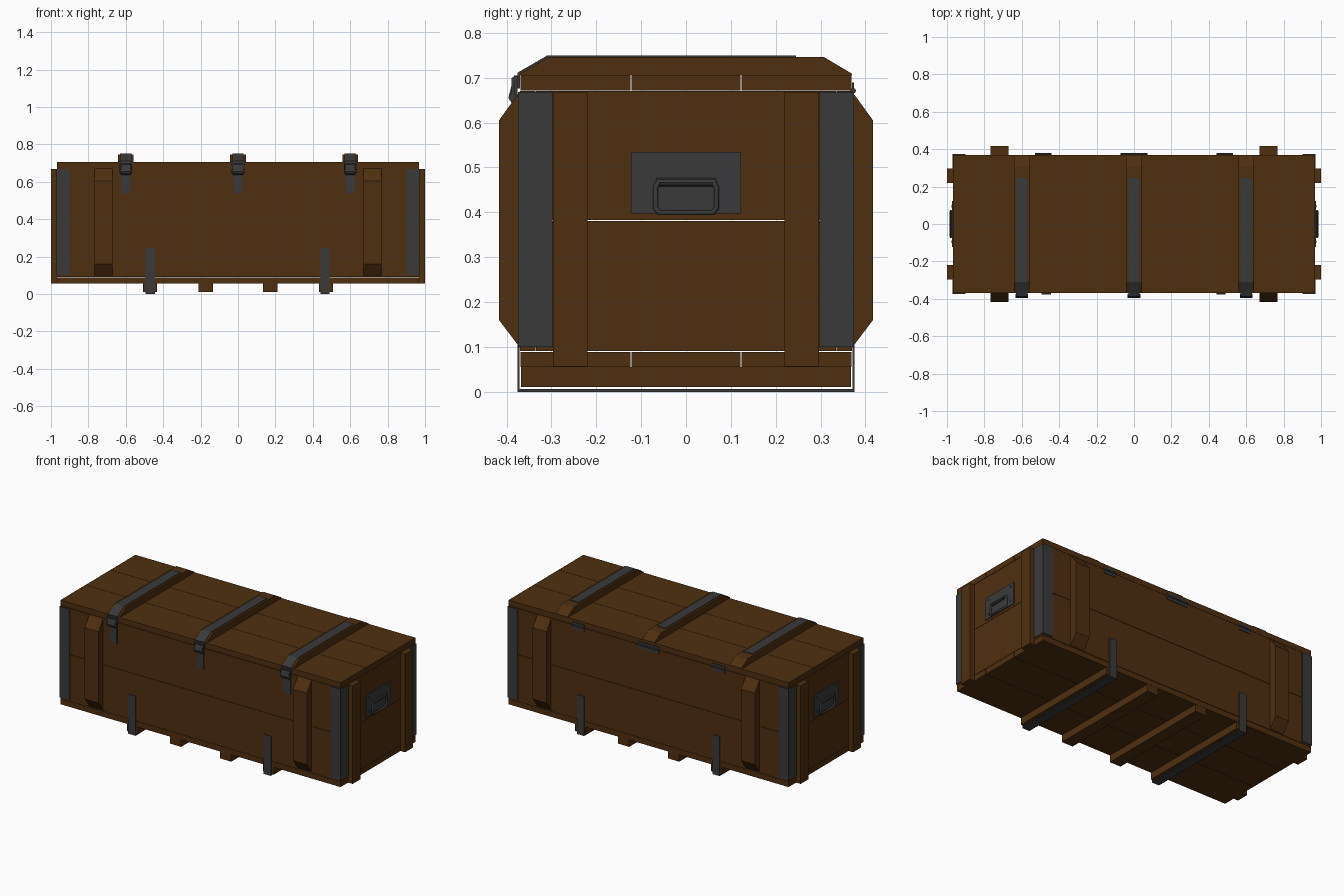
import bpy, bmesh, math
from mathutils import Vector, Matrix

if "Cube" in bpy.data.objects:
    bpy.data.objects.remove(bpy.data.objects["Cube"])


def material(name, rgb):
    m = bpy.data.materials.new(name)
    m.diffuse_color = (*rgb, 1)
    m.use_nodes = True
    m.node_tree.nodes["Principled BSDF"].inputs["Base Color"].default_value = m.diffuse_color
    return m


WOOD = material("brown wood", (0.078, 0.028, 0.005))
METAL = material("dark grey metal", (0.042, 0.042, 0.042))


def finish(name, bm, mat):
    bmesh.ops.recalc_face_normals(bm, faces=bm.faces[:])
    me = bpy.data.meshes.new(name)
    bm.to_mesh(me)
    bm.free()
    me.materials.append(mat)
    ob = bpy.data.objects.new(name, me)
    bpy.context.collection.objects.link(ob)
    return ob


def box(name, x, y, z, mat):
    """Box from (min, max) pairs on each axis."""
    bm = bmesh.new()
    bmesh.ops.create_cube(bm, size=1)
    for v in bm.verts:
        v.co = Vector([(r[0] + r[1]) / 2 + c * (r[1] - r[0]) for r, c in zip((x, y, z), v.co)])
    return finish(name, bm, mat)


def prism(name, profile, x0, x1, mat):
    """Extrude a y-z profile along x."""
    bm = bmesh.new()
    f = bm.faces.new([bm.verts.new((x0, y, z)) for y, z in profile])
    ext = bmesh.ops.extrude_face_region(bm, geom=[f])["geom"]
    for v in ext:
        if isinstance(v, bmesh.types.BMVert):
            v.co.x = x1
    return finish(name, bm, mat)


def rod(name, centre, radius, length, axis, mat, sides=8):
    """Cylinder along x, y or z."""
    rot = {"x": Matrix.Rotation(math.pi / 2, 4, "Y"),
           "y": Matrix.Rotation(math.pi / 2, 4, "X"), "z": Matrix.Identity(4)}[axis]
    bm = bmesh.new()
    bmesh.ops.create_cone(bm, cap_ends=True, segments=sides, radius1=radius, radius2=radius,
                          depth=length, matrix=Matrix.Translation(centre) @ rot)
    return finish(name, bm, mat)


def both(s, a, b):
    """Range a..b mirrored to the side s."""
    return tuple(sorted((s * a, s * b)))


G = 0.001  # half the gap between planks

# lid and floor planks
for i, (a, b) in enumerate(((-0.37, -0.123), (-0.123, 0.123), (0.123, 0.37))):
    box(f"lid_plank_{i}", (-0.967, 0.967), (a + G, b - G), (0.672, 0.706), WOOD)
    box(f"floor_plank_{i}", (-0.967, 0.967), (a + G, b - G), (0.055, 0.089), WOOD)

# wall planks, two high on every side
for i, (a, b) in enumerate(((0.091, 0.381), (0.383, 0.67))):
    for s, side in ((-1, "front"), (1, "back")):
        box(f"{side}_wall_plank_{i}", (-0.967, 0.967), both(s, 0.335, 0.37), (a, b), WOOD)
    for s, side in ((-1, "left"), (1, "right")):
        box(f"{side}_wall_plank_{i}", both(s, 0.932, 0.967), (-0.334, 0.334), (a, b), WOOD)

for sx in (-1, 1):
    for sy in (-1, 1):
        # upright end battens
        box("end_batten", both(sx, 0.967, 1.0), both(sy, 0.22, 0.297), (0.056, 0.668), WOOD)
        # chamfered carrying battens on the long sides
        prism("side_batten", [(sy * 0.37, 0.098), (sy * 0.417, 0.16), (sy * 0.417, 0.605),
                              (sy * 0.37, 0.67)], sx * 0.672, sx * 0.767, WOOD)
        # metal corner angles
        box("corner_plate_long", both(sx, 0.9, 0.971), both(sy, 0.37, 0.375), (0.1, 0.668), METAL)
        box("corner_plate_end", both(sx, 0.967, 0.971), both(sy, 0.298, 0.375), (0.1, 0.668), METAL)

# skids under the floor
for x in (-0.47, -0.173, 0.173, 0.47):
    w = 0.038
    box("skid", (x - w, x + w), (-0.368, 0.368), (0.011, 0.055), WOOD)

# metal straps wrapped round the outer skids
for x in (-0.47, 0.465):
    prism("skid_strap", [(-0.376, 0.25), (-0.376, 0.004), (0.376, 0.004), (0.376, 0.25),
                         (0.371, 0.25), (0.371, 0.01), (-0.371, 0.01), (-0.371, 0.25)],
          x - 0.025, x + 0.025, METAL).location.z = -0.004

for x in (-0.6, 0, 0.6):
    # lid battens with sloped ends
    prism("lid_batten", [(-0.37, 0.706), (-0.37, 0.709), (-0.308, 0.746), (0.308, 0.746),
                         (0.37, 0.709), (0.37, 0.706)], x - 0.042, x + 0.042, WOOD)
    # metal strap over the batten and down the front edge
    prism("lid_strap", [(0.245, 0.746), (0.245, 0.75), (-0.309, 0.75), (-0.376, 0.711),
                        (-0.376, 0.676), (-0.37, 0.676), (-0.37, 0.709), (-0.308, 0.746)],
          x - 0.03, x + 0.03, METAL)
    # toggle latch: base plate, lever, hook and pivot
    box("latch_plate", (x - 0.025, x + 0.025), (-0.375, -0.37), (0.54, 0.668), METAL)
    prism("latch_lever", [(-0.375, 0.635), (-0.39, 0.645), (-0.395, 0.66), (-0.383, 0.705),
                          (-0.376, 0.705), (-0.376, 0.635)], x - 0.026, x + 0.026, METAL)
    rod("latch_pivot", (x, -0.387, 0.656), 0.009, 0.068, "x", METAL)
    rod("latch_hook", (x, -0.381, 0.697), 0.007, 0.068, "x", METAL)
    for s in (-1, 1):
        box("latch_link", both(1, x + s * 0.027, x + s * 0.033), (-0.389, -0.381),
            (0.652, 0.7), METAL)

# hinges on the back
for x, w in ((-0.485, 0.043), (0, 0.072), (0.485, 0.043)):
    box("hinge_leaf", (x - w, x + w), (0.37, 0.374), (0.648, 0.69), METAL)
    rod("hinge_barrel", (x, 0.373, 0.671), 0.006, 2 * w, "x", METAL)

# drop handles on both ends
for s in (-1, 1):
    box("handle_plate", both(s, 0.967, 0.972), (-0.123, 0.123), (0.397, 0.535), METAL)
    rod("handle_pivot", (s * 0.975, 0, 0.467), 0.009, 0.132, "y", METAL)
    for y in (-0.095, 0.095):
        for z in (0.425, 0.515):
            rod("handle_rivet", (s * 0.973, y, z), 0.007, 0.004, "x", METAL)
    # bent bar swept along a rounded loop
    cu = bpy.data.curves.new("drop_handle", "CURVE")
    cu.dimensions = "3D"
    cu.bevel_depth = 0.007
    cu.bevel_resolution = 1
    cu.materials.append(METAL)
    path = [(-0.062, 0.467), (-0.068, 0.455), (-0.068, 0.41), (-0.06, 0.399),
            (0.06, 0.399), (0.068, 0.41), (0.068, 0.455), (0.062, 0.467)]
    sp = cu.splines.new("POLY")
    sp.points.add(len(path) - 1)
    for p, (y, z) in zip(sp.points, path):
        p.co = (s * 0.979, y, z, 1)
    bpy.context.collection.objects.link(bpy.data.objects.new("drop_handle", cu))
